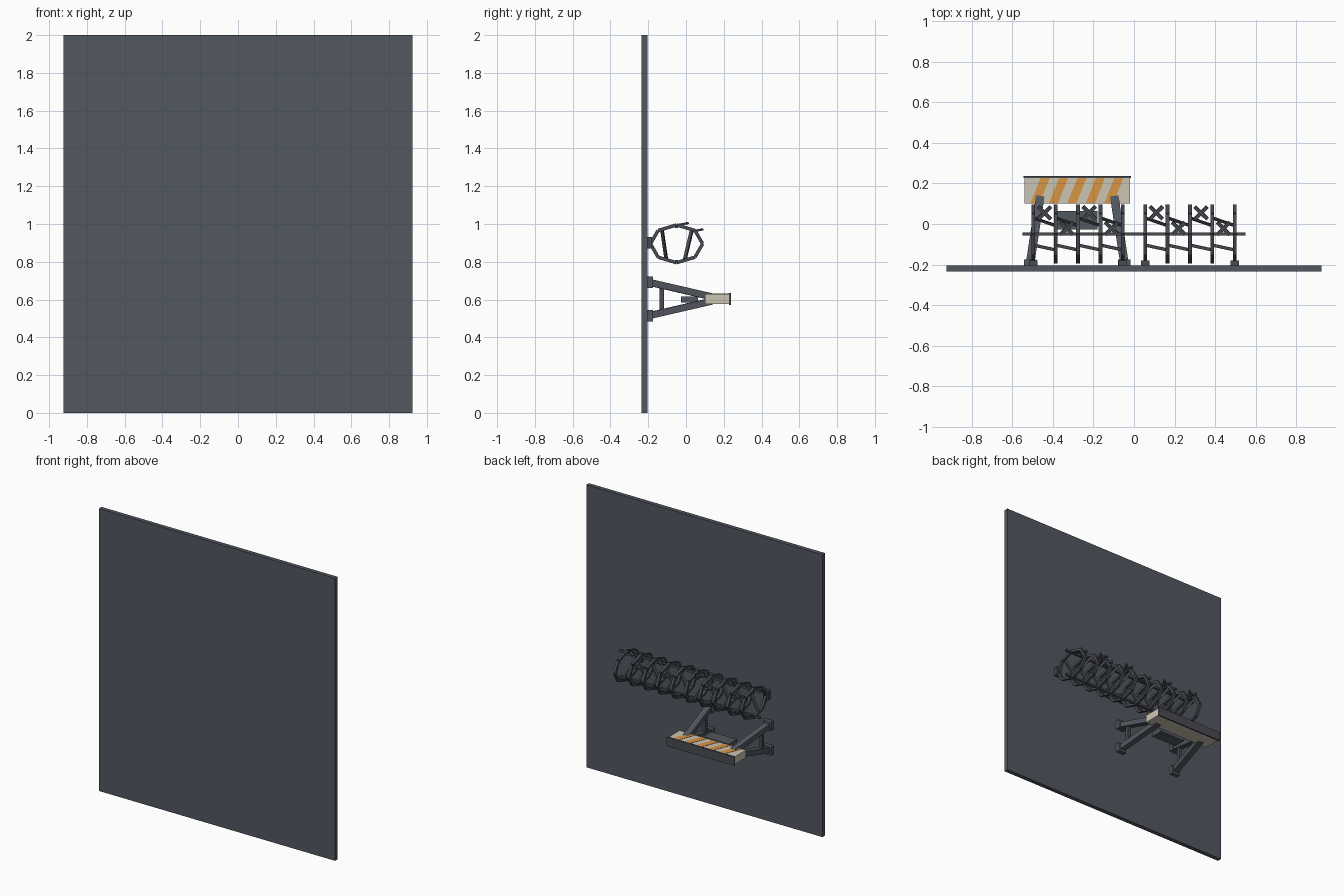
import bpy, bmesh, math
from mathutils import Vector, Matrix

if "Cube" in bpy.data.objects:
    bpy.data.objects.remove(bpy.data.objects["Cube"], do_unlink=True)


def material(name, r, g, b):
    m = bpy.data.materials.new(name)
    m.use_nodes = True
    m.diffuse_color = (r, g, b, 1)
    m.node_tree.nodes["Principled BSDF"].inputs["Base Color"].default_value = (r, g, b, 1)
    return m


SLATE = material("slate grey", 0.085, 0.095, 0.115)
STEEL = material("dark steel", 0.065, 0.07, 0.085)
CREAM = material("cream paint", 0.60, 0.56, 0.45)
ORANGE = material("orange paint", 0.68, 0.30, 0.06)


def add_box(bm, matrix, size):
    bmesh.ops.create_cube(bm, size=1, matrix=matrix @ Matrix.Diagonal((*size, 1)))


def add_bar(bm, a, b, width, depth):
    # Rectangular bar running between two points
    a, b = Vector(a), Vector(b)
    d = b - a
    side = d.cross(Vector((0, 0, 1)))
    if side.length < 1e-5:
        side = Vector((1, 0, 0))
    side.normalize()
    z = d.normalized()
    rot = Matrix((side, z.cross(side), z)).transposed().to_4x4()
    add_box(bm, Matrix.Translation((a + b) / 2) @ rot, (width, depth, d.length))


def finish(name, bm, mat):
    mesh = bpy.data.meshes.new(name)
    bm.to_mesh(mesh)
    bm.free()
    mesh.materials.append(mat)
    ob = bpy.data.objects.new(name, mesh)
    bpy.context.collection.objects.link(ob)
    return ob


def box(name, centre, size, mat):
    bm = bmesh.new()
    add_box(bm, Matrix.Translation(centre), size)
    return finish(name, bm, mat)


# Large base slab
box("base_slab", (0, -0.22, 1), (1.85, 0.03, 2), SLATE)

# Barricade board with dark cap
BX, BZ = -0.28, 0.603
box("barricade_board", (BX, 0.165, BZ), (0.52, 0.13, 0.054), CREAM)
box("board_cap", (BX, 0.233, BZ), (0.53, 0.01, 0.064), STEEL)

# Slanted warning stripes on the board
bm = bmesh.new()
for i in range(5):
    x = BX - 0.185 + 0.091 * i
    corners = ((-0.047, 0.1), (-0.002, 0.1), (0.049, 0.228), (0.004, 0.228))
    face = bm.faces.new([bm.verts.new((x + dx, y, BZ + 0.0272)) for dx, y in corners])
    top = bmesh.ops.extrude_face_region(bm, geom=[face])["geom"]
    bmesh.ops.translate(bm, vec=(0, 0, 0.002),
                        verts=[v for v in top if isinstance(v, bmesh.types.BMVert)])
bmesh.ops.recalc_face_normals(bm, faces=bm.faces)
finish("warning_stripes", bm, ORANGE)

# Splayed legs, feet and side braces
legs, feet, braces = bmesh.new(), bmesh.new(), bmesh.new()
for sx in (-1, 1):
    for sz in (-1, 1):
        add_bar(legs, (BX + sx * 0.232, -0.19, BZ + sz * 0.087),
                (BX + sx * 0.183, 0.135, BZ + sz * 0.012), 0.042, 0.036)
        add_box(feet, Matrix.Translation((BX + sx * 0.232, -0.19, BZ + sz * 0.088)),
                (0.06, 0.03, 0.06))
    x = BX + sx * 0.222
    add_bar(braces, (x, -0.128, BZ - 0.07), (x, -0.128, BZ + 0.07), 0.025, 0.025)
finish("barricade_legs", legs, SLATE)
finish("barricade_feet", feet, SLATE)
finish("leg_braces", braces, STEEL)
box("centre_beam", (BX, 0.018, 0.6), (0.2, 0.09, 0.03), SLATE)

# Wire coil: two sections of five octagonal hoops
CY, CZ = -0.05, 0.895
hoops, ties, barbs, pads = (bmesh.new() for _ in range(4))


def hoop_point(x, i):
    a = math.tau * i / 8
    return (x, CY + 0.138 * math.cos(a), CZ + 0.1 * math.sin(a))


for start in (-0.497, 0.055):
    for n in range(5):
        x = start + 0.1105 * n
        for i in range(8):
            add_bar(hoops, hoop_point(x, i), hoop_point(x, i + 1), 0.018, 0.018)
        if n in (0, 4):
            add_box(pads, Matrix.Translation((x, -0.193, 0.9)), (0.042, 0.026, 0.06))
        if n == 4:
            continue
        # Diagonal ties through to the next hoop
        nx = x + 0.1105
        add_bar(ties, (x, 0.03, 0.965), (nx, -0.008, 0.805), 0.016, 0.016)
        add_bar(ties, (x, -0.104, 0.81), (nx, -0.128, 0.975), 0.016, 0.016)
        # Crossed barbs, alternating position
        y, z = ((0.055, 0.965), (-0.022, 0.998))[n % 2]
        for s in (-1, 1):
            rot = Matrix.Rotation(0.2, 4, "X") @ Matrix.Rotation(s * math.pi / 4, 4, "Z")
            add_box(barbs, Matrix.Translation((x + 0.055, y, z)) @ rot, (0.088, 0.018, 0.012))
finish("coil_hoops", hoops, STEEL)
finish("coil_ties", ties, STEEL)
finish("coil_barbs", barbs, STEEL)
finish("coil_pads", pads, STEEL)

# Long rods along the coil
for label, z in (("upper", CZ + 0.092), ("lower", CZ - 0.092)):
    box(label + "_coil_rod", (0, CY, z), (1.1, 0.015, 0.015), STEEL)
